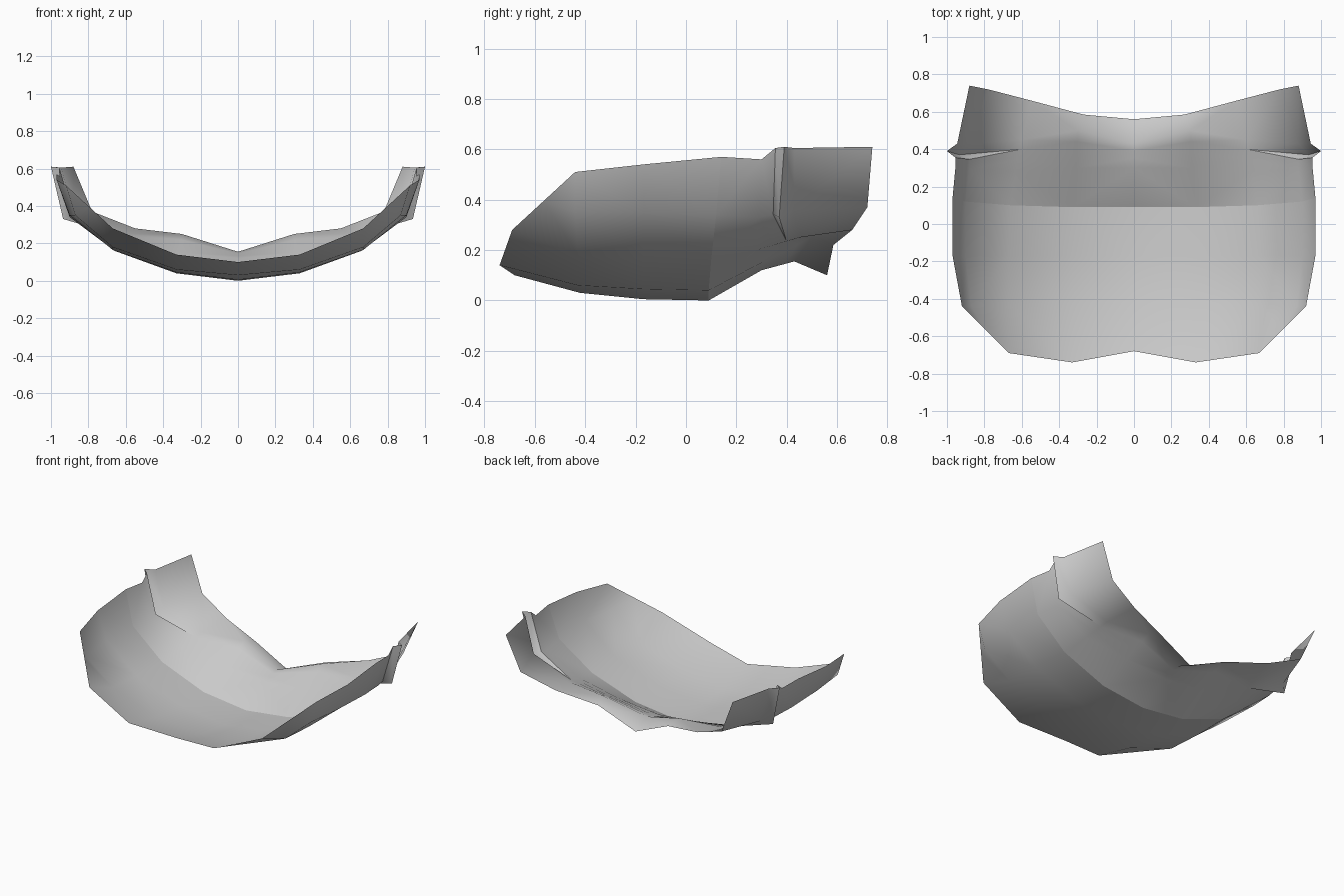
import bpy
import bmesh

old = bpy.data.objects.get("Cube")
if old:
    bpy.data.objects.remove(old, do_unlink=True)

# Single plain grey finish
grey = bpy.data.materials.new("plain grey")
grey.use_nodes = True
grey.diffuse_color = (0.6, 0.6, 0.6, 1)
grey.node_tree.nodes["Principled BSDF"].inputs["Base Color"].default_value = grey.diffuse_color


def loft(name, sections):
    """Skin a list of half cross-sections (centre to rim) and mirror the sheet."""
    bm = bmesh.new()
    rows = [[bm.verts.new(point) for point in section] for section in sections]
    for near, far in zip(rows, rows[1:]):
        for i in range(len(near) - 1):
            bm.faces.new((near[i], far[i], far[i + 1], near[i + 1]))
    # Coincident corner points are welded so tapered strips end in triangles
    bmesh.ops.remove_doubles(bm, verts=bm.verts, dist=0.001)
    # Split each quad along the diagonal that runs from the bilge to the rim
    bmesh.ops.triangulate(bm, faces=bm.faces, quad_method='SHORT_EDGE')
    for face in bm.faces:
        face.smooth = True
    mesh = bpy.data.meshes.new(name)
    bm.to_mesh(mesh)
    bm.free()
    mesh.materials.append(grey)
    panel = bpy.data.objects.new(name, mesh)
    bpy.context.collection.objects.link(panel)
    mirror = panel.modifiers.new("mirror_halves", 'MIRROR')
    mirror.use_clip = True
    bpy.context.view_layer.objects.active = panel
    bpy.ops.object.select_all(action='DESELECT')
    panel.select_set(True)
    bpy.ops.object.shade_smooth_by_angle(angle=0.9)
    return panel


def blend(first, second, amount):
    """Section part way between two others."""
    return [tuple(a + (b - a) * amount for a, b in zip(p, q))
            for p, q in zip(first, second)]


# Cross-sections run from the keel, out to the raised rim
front_corner = (.92, -.44, .51)
front_lip = [(0, -.68, .1), (.33, -.74, .14), (.67, -.69, .28), (.795, -.565, .395), front_corner]
front_bend = [(0, -.42, .03), (.33, -.43, .06), (.67, -.43, .18), (.87, -.44, .35), front_corner]
middle = [(0, -.17, .005), (.33, -.17, .045), (.67, -.17, .165), (.9, -.17, .35), (.97, -.17, .54)]
seam = [(0, .09, 0), (.33, .09, .04), (.66, .1, .16), (.9, .12, .34), (.97, .14, .57)]
rise = [(0, .3, .12), (.31, .3, .15), (.63, .28, .2), (.88, .29, .33), (.955, .3, .56)]
ridge = [(0, .43, .155), (.3, .5, .25), (.6, .45, .25), (.88, .43, .36), (.945, .43, .605)]
rear_lip = [(0, .56, .1), (.27, .585, .22), (.55, .66, .28), (.78, .72, .37), (.88, .74, .61)]

# The rim folds out into a pointed rib just before the ridge
before_rib = blend(rise, ridge, .4)
before_rib[-1] = (.955, .355, .605)
rib = blend(rise, ridge, .7)
rib[-2:] = [(.935, .37, .33), (1, .39, .61)]

loft("front_panel", [front_lip, front_bend, middle, seam])
loft("rear_panel", [seam, rise, before_rib, rib, ridge, rear_lip])
